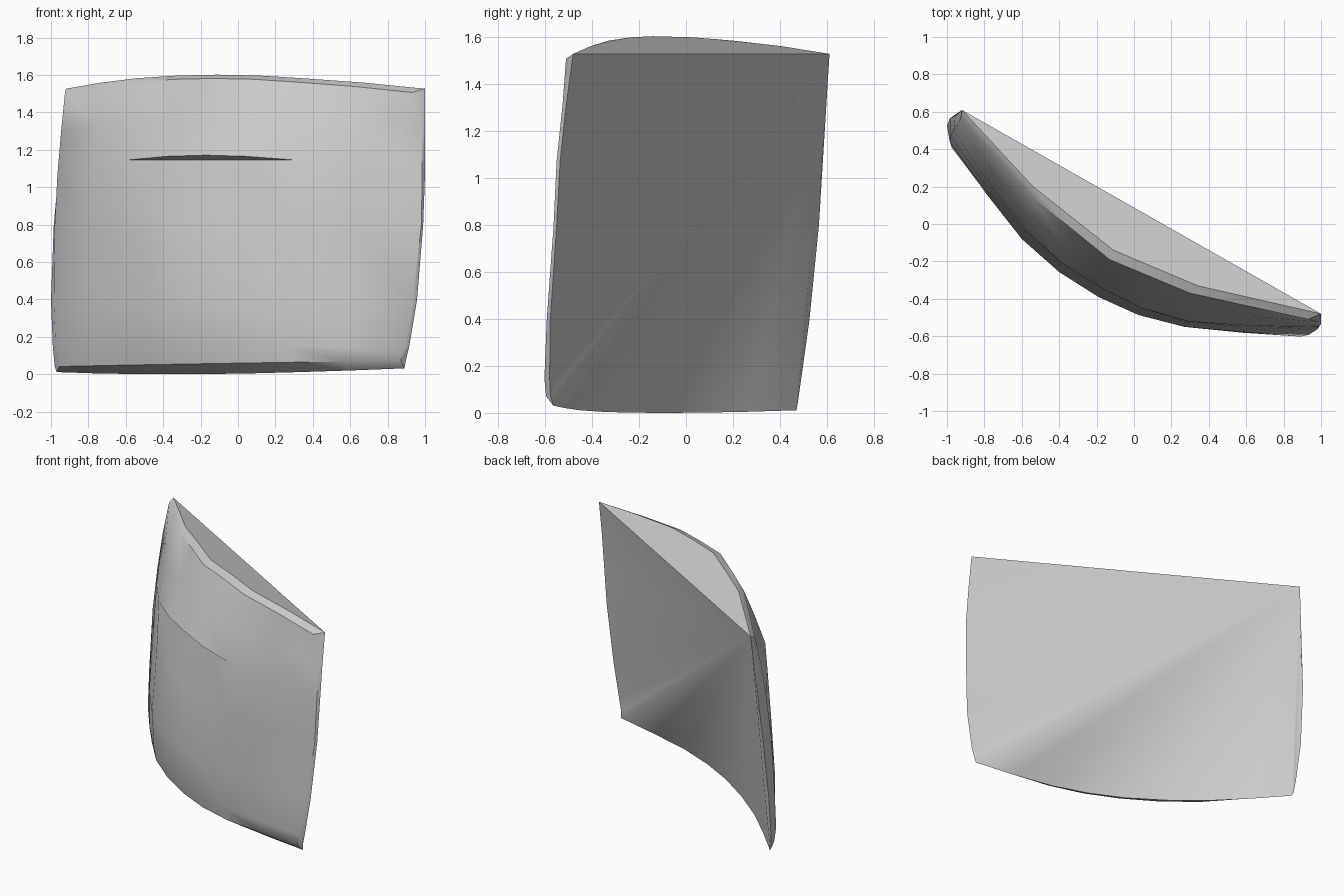
import bpy, bmesh, math
from mathutils import Vector

if "Cube" in bpy.data.objects:
    bpy.data.objects.remove(bpy.data.objects["Cube"])

# Cross-sections, top to bottom: z, crown, tilt, curved?, five (x, y) keys from left to right
ROWS = [
    (1.53, .075, 0, False, [(-.92, .61), (-.54, .20), (-.11, -.14), (.34, -.33), (1.0, -.48)]),
    (1.51, .075, 0, False, [(-.925, .57), (-.55, .15), (-.13, -.19), (.30, -.37), (.93, -.51)]),
    (1.31, .07, 0, True, [(-.945, .53), (-.57, .06), (-.16, -.265), (.29, -.445), (.985, -.525)]),
    (1.075, .10, 0, True, [(-.965, .50), (-.58, -.035), (-.17, -.345), (.29, -.52), (.985, -.55)]),
    (.80, 0, 0, True, [(-.98, .47), (-.59, -.045), (-.17, -.335), (.29, -.53), (.98, -.563)]),
    (.40, 0, 0, True, [(-.985, .44), (-.60, -.08), (-.19, -.39), (.27, -.55), (.935, -.592)]),
    (.15, 0, 0, True, [(-.975, .41), (-.60, -.06), (-.18, -.37), (.28, -.545), (.89, -.602)]),
    (.06, 0, .015, True, [(-.955, .405), (-.60, -.035), (-.17, -.352), (.29, -.533), (.87, -.595)]),
    (.025, -.02, .01, True, [(-.97, .47), (-.58, .08), (-.13, -.25), (.33, -.45), (.89, -.565)]),
]
# Rear edge of the side walls for rows 2 to 7: left (x, y), right (x, y)
REAR = [(-.94, .59, 1.0, -.51), (-.955, .58, 1.0, -.535), (-.985, .565, .99, -.55),
        (-1.0, .525, .957, -.577), (-.99, .49, .915, -.58), (-.98, .475, .897, -.575)]
N = 8


def spline(keys, t, curved):
    p = [Vector(k) for k in keys]
    p = [2 * p[0] - p[1]] + p + [2 * p[-1] - p[-2]]
    i = min(int(t * 4), 3)
    f = t * 4 - i
    a, b, c, d = p[i:i + 4]
    if not curved:
        return b.lerp(c, f)
    return .5 * (2 * b + (c - a) * f + (2 * a - 5 * b + 4 * c - d) * f * f
                 + (3 * b - a - 3 * c + d) * f ** 3)


bm = bmesh.new()
grid = []
for z, crown, tilt, curved, keys in ROWS:
    row = []
    for i in range(N + 1):
        t = i / N
        q = spline(keys, t, curved)
        h = 1 - (2 * t - 1) ** 2
        row.append(bm.verts.new((q.x, q.y, z + crown * h + tilt * (2 * t - 1))))
    grid.append(row)

# Flap lip overhangs the body: the body starts on a straight chord behind it
lip = grid[3]
body = list(lip)
for i in (3, 4, 5):
    body[i] = bm.verts.new(lip[2].co.lerp(lip[6].co, (i - 2) / 4))
under = bm.faces.new(lip[2:7] + body[5:2:-1])

# Front panel, rim strip and bottom strip
for r in range(len(ROWS) - 1):
    upper = body if r == 3 else grid[r]
    for i in range(N):
        bm.faces.new((upper[i], upper[i + 1], grid[r + 1][i + 1], grid[r + 1][i]))

# Side walls
left, right = [grid[0][0]], [grid[0][-1]]
for k, (lx, ly, rx, ry) in enumerate(REAR):
    left.append(bm.verts.new((lx, ly, grid[k + 2][0].co.z)))
    right.append(bm.verts.new((rx, ry, grid[k + 2][-1].co.z)))
for edge, c in ((left, 0), (right, -1)):
    for k in range(len(REAR)):
        bm.faces.new((edge[k], edge[k + 1], grid[k + 2][c], grid[k + 1][c]))
    bm.faces.new((edge[-1], grid[-1][c], grid[-2][c]))

# Flat top, and a back that fans from the top left corner
top = bm.faces.new(grid[0])
chain = left[1:] + grid[-1] + right[::-1]
for a, b in zip(chain, chain[1:]):
    bm.faces.new((left[0], a, b))

bmesh.ops.recalc_face_normals(bm, faces=bm.faces)
low = min(v.co.z for v in bm.verts)
bmesh.ops.translate(bm, verts=bm.verts, vec=(0, 0, -low))
bm.faces.index_update()
flat = [under.index, top.index]

mesh = bpy.data.meshes.new("curved_pocket")
bm.to_mesh(mesh)
bm.free()
pocket = bpy.data.objects.new("curved_pocket", mesh)
bpy.context.collection.objects.link(pocket)
bpy.context.view_layer.objects.active = pocket
pocket.select_set(True)
bpy.ops.object.shade_smooth_by_angle(angle=math.radians(42))
for i in flat:
    mesh.polygons[i].use_smooth = False
